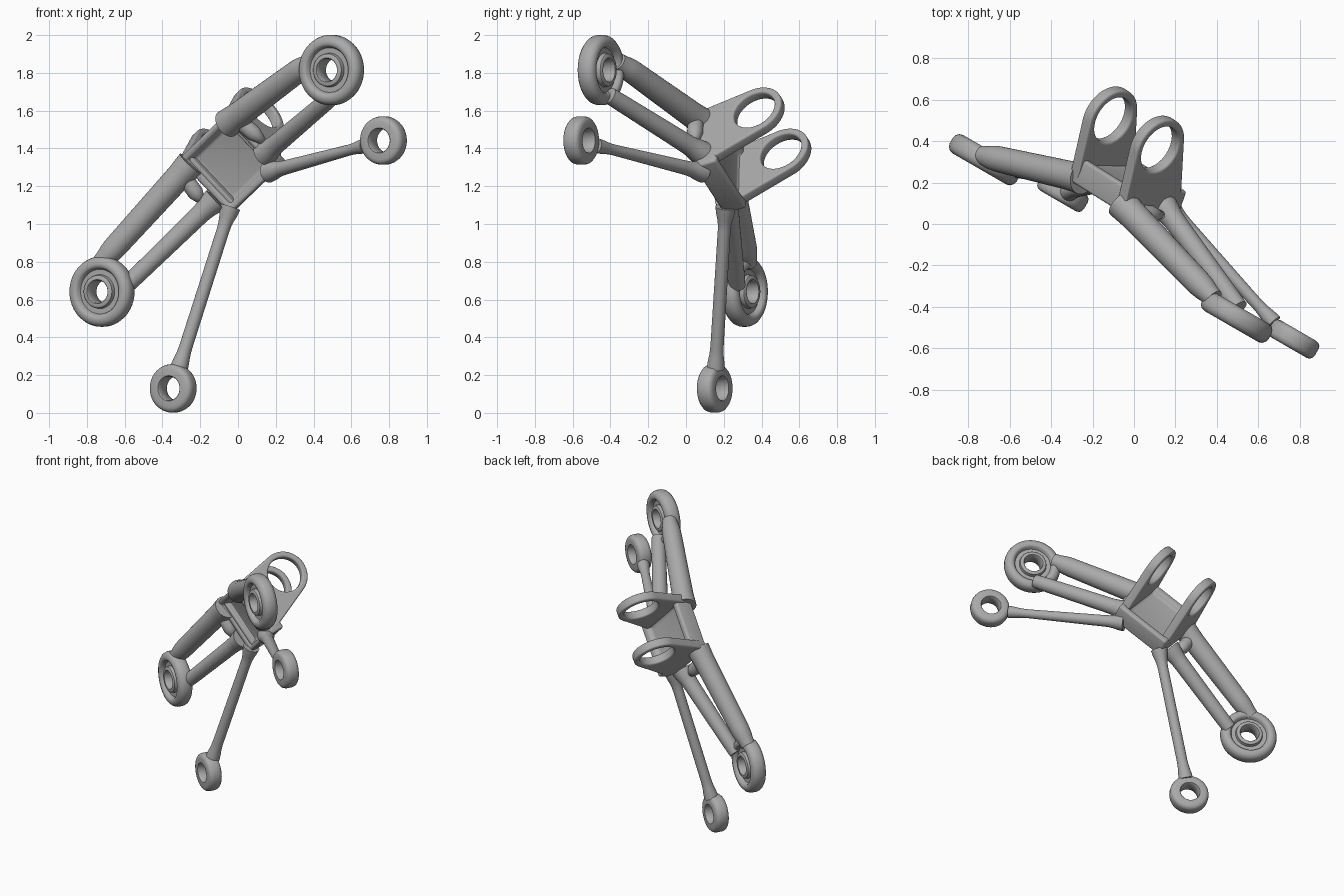
import bpy, bmesh, math
from mathutils import Vector, Matrix

if "Cube" in bpy.data.objects:
    bpy.data.objects.remove(bpy.data.objects["Cube"])

# Single matte grey
grey = bpy.data.materials.new("matte grey")
grey.use_nodes = True
grey.diffuse_color = (0.4, 0.4, 0.4, 1)
grey.node_tree.nodes["Principled BSDF"].inputs["Base Color"].default_value = (0.4, 0.4, 0.4, 1)

# Local frame of the central block: U along the arms, W across, M towards the lugs
U = Vector((0.657, -0.41, 0.633)).normalized()
W = Vector((0.655, 0, -0.755))
W = (W - U * W.dot(U)).normalized()
M = U.cross(W)
BASE = Vector((-0.05, 0.125, 1.32))
RING_AXIS = Vector((-0.5, -0.866, 0))


def frame(x, y, z, origin):
    m = Matrix((x, y, z)).transposed().to_4x4()
    m.translation = origin
    return m


def finish(ob, bevel=0):
    """Colour, optional rounded edges and smooth shading."""
    ob.data.materials.clear()
    ob.data.materials.append(grey)
    bpy.ops.object.select_all(action='DESELECT')
    ob.select_set(True)
    bpy.context.view_layer.objects.active = ob
    if bevel:
        mod = ob.modifiers.new("rounding", 'BEVEL')
        mod.width, mod.segments = bevel, 4
        mod.limit_method, mod.angle_limit = 'ANGLE', math.radians(30)
        bpy.ops.object.modifier_apply(modifier=mod.name)
    bpy.ops.object.shade_smooth_by_angle(angle=math.radians(40))
    return ob


def add_mesh(name, bm, bevel=0):
    bmesh.ops.recalc_face_normals(bm, faces=bm.faces)
    mesh = bpy.data.meshes.new(name)
    bm.to_mesh(mesh)
    bm.free()
    ob = bpy.data.objects.new(name, mesh)
    bpy.context.collection.objects.link(ob)
    return finish(ob, bevel)


def lathe(name, profile, origin, axis, closed=False, sides=48):
    """Spin (radius, height) points around an axis."""
    bm = bmesh.new()
    rings = []
    for r, h in profile:
        rings.append([bm.verts.new((r * math.cos(a), r * math.sin(a), h))
                      for a in (2 * math.pi * i / sides for i in range(sides))])
    pairs = list(zip(rings, rings[1:])) + ([(rings[-1], rings[0])] if closed else [])
    for a, b in pairs:
        for i in range(sides):
            j = (i + 1) % sides
            bm.faces.new((a[i], a[j], b[j], b[i]))
    bmesh.ops.remove_doubles(bm, verts=bm.verts, dist=1e-5)
    rot = axis.to_track_quat('Z', 'Y').to_matrix().to_4x4()
    bm.transform(Matrix.Translation(origin) @ rot)
    return add_mesh(name, bm)


def tube(name, p, q, r0, r1, root=1.0, tip=1.0):
    """Tapered round bar whose ends flare (or narrow) by root and tip."""
    p, q = Vector(p), Vector(q)
    length = (q - p).length
    prof = [(0, 0)]
    for d, k in ((0, 1), (0.04, 0.7), (0.07, 0.3), (0.1, 0.08), (0.13, 0)):
        prof.append((r0 * (1 + (root - 1) * k), d))
    for d, k in ((0.13, 0), (0.1, 0.08), (0.07, 0.3), (0.04, 0.7), (0, 1)):
        if length > 0.3:
            prof.append((r1 * (1 + (tip - 1) * k), length - d))
    prof.append((0, length))
    return lathe(name, prof, p, q - p, sides=32)


def ring(name, centre, half):
    """Closed ring from one half of its section, mirrored about the mid plane."""
    section = [(r, h) for r, h in half] + [(r, -h) for r, h in reversed(half)]
    lathe(name, section, Vector(centre), RING_AXIS, closed=True, sides=64)


# Mounting rings: large ones have a groove around a central boss
large = [(0.06, 0.045), (0.064, 0.05), (0.08, 0.05), (0.086, 0.045), (0.09, 0.022),
         (0.118, 0.022), (0.126, 0.042), (0.135, 0.05), (0.15, 0.051),
         (0.167, 0.046), (0.18, 0.033), (0.186, 0.015)]
small = [(0.063, 0.042), (0.067, 0.047), (0.1, 0.047), (0.114, 0.043),
         (0.124, 0.033), (0.128, 0.018)]
ring("upper_large_ring", (0.495, -0.45, 1.815), large)
ring("lower_large_ring", (-0.72, 0.31, 0.642), large)
ring("upper_small_ring", (0.77, -0.555, 1.442), small)
ring("lower_small_ring", (-0.343, 0.152, 0.13), small)

# Twin-tube arms with a web across each root
arms = {
    "upper_arm": (((-0.06, 0.1, 1.53), (0.385, -0.36, 1.86)),
                  ((0.14, 0.09, 1.37), (0.505, -0.405, 1.68))),
    "lower_arm": (((-0.25, 0.22, 1.32), (-0.73, 0.33, 0.79)),
                  ((-0.12, 0.22, 1.13), (-0.59, 0.27, 0.675))),
}
for name, ((a, b), (c, d)) in arms.items():
    tube(name + "_thick_tube", a, b, 0.07, 0.063, 1.1, 0.75)
    tube(name + "_thin_tube", c, d, 0.052, 0.047, 1.3, 0.95)
    tube(name + "_web", Vector(a).lerp(Vector(b), 0.1),
         Vector(c).lerp(Vector(d), 0.1), 0.042, 0.042)

# Slim rods to the small rings
tube("upper_rod", (0.16, 0.09, 1.275), (0.675, -0.475, 1.415), 0.038, 0.029, 1.5, 1.4)
tube("lower_rod", (-0.04, 0.21, 1.09), (-0.313, 0.157, 0.235), 0.034, 0.035, 1.6, 1.35)

# Central block with a deep front pocket and a shallow back pan
bm = bmesh.new()
bmesh.ops.create_cube(bm, size=1)
bmesh.ops.scale(bm, vec=(0.4, 0.4, 0.13), verts=bm.verts)
bm.normal_update()
for sign, rim, slope, depth in ((-1, 0.045, 0.03, 0.065), (1, 0.06, 0.025, 0.03)):
    face = [f for f in bm.faces if f.normal.z * sign > 0.9]
    bmesh.ops.inset_region(bm, faces=face, thickness=rim)
    bmesh.ops.inset_region(bm, faces=face, thickness=slope, depth=-depth)
    bm.normal_update()
bm.transform(frame(U, W, M, BASE + M * 0.065))
add_mesh("central_block", bm, bevel=0.018)

# Pair of tapered lugs with round eyes
centre, radius, eye = Vector((-0.09, 0.345)), 0.157, 0.118
corners = [Vector((0.2, 0.02)), Vector((-0.2, 0.02))]
angles = []
for corner, side in zip(corners, (1, -1)):
    d = corner - centre
    angles.append(math.atan2(d.y, d.x) + side * math.acos(radius / d.length))
start, end = angles[0], angles[1]
while end < start:
    end += 2 * math.pi


def arc(r, a0, a1, n):
    return [centre + r * Vector((math.cos(a0 + (a1 - a0) * i / n),
                                 math.sin(a0 + (a1 - a0) * i / n))) for i in range(n + 1)]


outline = [corners[1], corners[0]] + arc(radius, start, end, 40)
hole = arc(eye, 0, 2 * math.pi, 48)[:-1]
for name, u in (("left_lug", 0.172), ("right_lug", -0.172)):
    curve = bpy.data.curves.new(name, 'CURVE')
    curve.dimensions, curve.fill_mode = '2D', 'BOTH'
    curve.extrude, curve.bevel_depth, curve.bevel_resolution = 0.018, 0.012, 3
    curve.offset = -0.012
    for points in (outline, hole):
        spline = curve.splines.new('POLY')
        spline.points.add(len(points) - 1)
        for sp, p in zip(spline.points, points):
            sp.co = (p.x, p.y, 0, 1)
        spline.use_cyclic_u = True
    ob = bpy.data.objects.new(name, curve)
    bpy.context.collection.objects.link(ob)
    ob.matrix_world = frame(W, M, U, BASE + U * u)
    bpy.ops.object.select_all(action='DESELECT')
    ob.select_set(True)
    bpy.context.view_layer.objects.active = ob
    bpy.ops.object.convert(target='MESH')
    finish(bpy.context.view_layer.objects.active)
